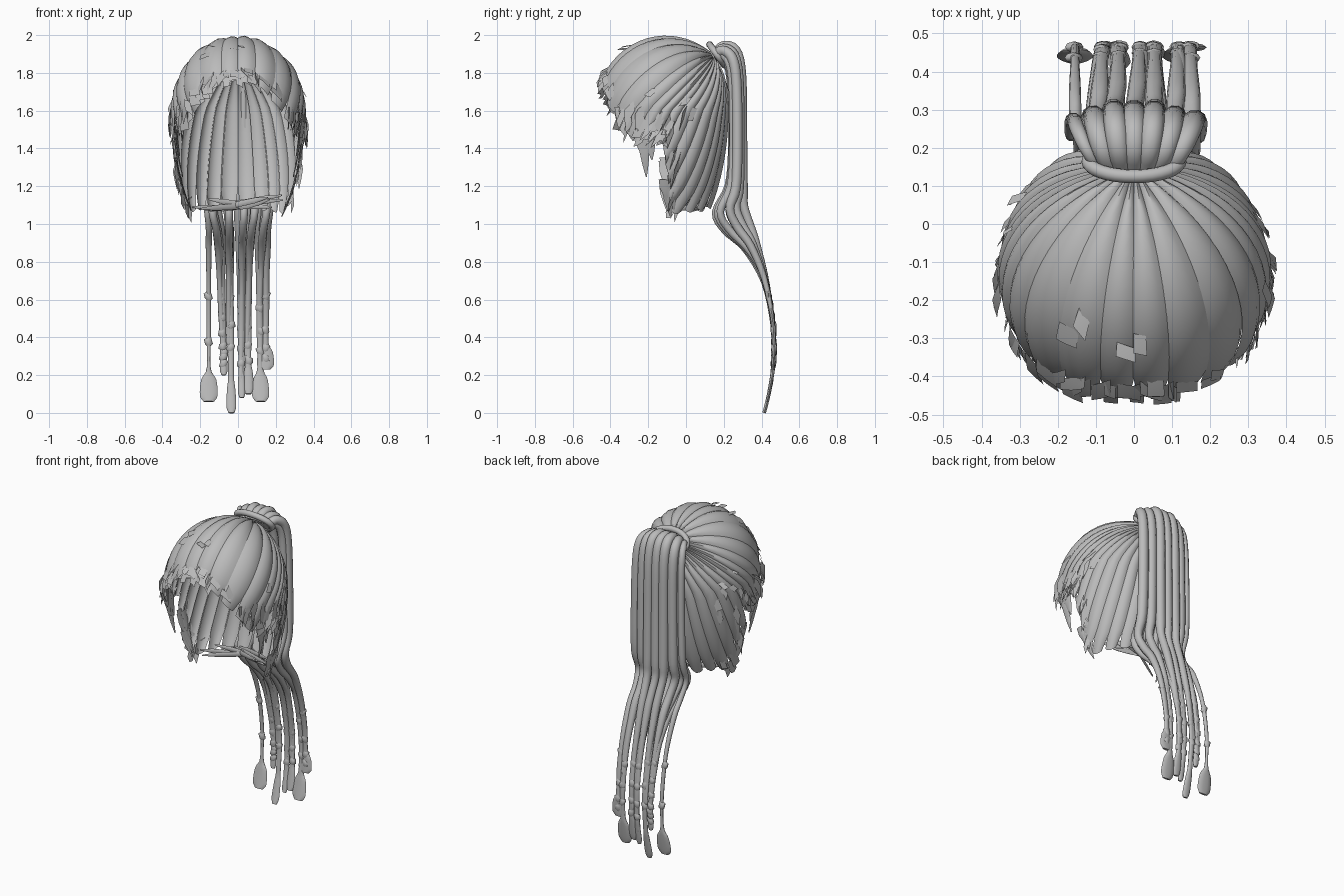
import bpy, bmesh, math, random
from mathutils import Vector

random.seed(7)
rnd = random.uniform

if "Cube" in bpy.data.objects:
    bpy.data.objects.remove(bpy.data.objects["Cube"])

GREY = (0.5, 0.5, 0.5, 1)
hair = bpy.data.materials.new("hair_grey")
hair.use_nodes = True
hair.diffuse_color = GREY
bsdf = hair.node_tree.nodes["Principled BSDF"]
bsdf.inputs["Base Color"].default_value = GREY
bsdf.inputs["Roughness"].default_value = 0.6


def finish(name, bm):
    mesh = bpy.data.meshes.new(name)
    bm.to_mesh(mesh)
    bm.free()
    obj = bpy.data.objects.new(name, mesh)
    bpy.context.collection.objects.link(obj)
    mesh.materials.append(hair)
    bpy.ops.object.select_all(action="DESELECT")
    bpy.context.view_layer.objects.active = obj
    obj.select_set(True)
    bpy.ops.object.shade_smooth_by_angle(angle=math.radians(50))


def grid_faces(bm, rows, closed=False):
    for a, b in zip(rows, rows[1:]):
        n = len(a)
        for j in range(n if closed else n - 1):
            k = (j + 1) % n
            bm.faces.new((a[j], a[k], b[k], b[j]))


def smooth_path(pts, steps=4):
    """Catmull-Rom through vectors of any size."""
    pts = [Vector(p) for p in pts]
    ext = [pts[0] * 2 - pts[1]] + pts + [pts[-1] * 2 - pts[-2]]
    out = []
    for i in range(1, len(ext) - 2):
        p0, p1, p2, p3 = ext[i - 1:i + 3]
        for k in range(steps):
            t = k / steps
            out.append((p1 * 2 + (p2 - p0) * t + (p0 * 2 - p1 * 5 + p2 * 4 - p3) * t * t
                        + (p1 * 3 - p0 - p2 * 3 + p3) * t ** 3) * 0.5)
    return out + [pts[-1]]


def sweep(bm, path, widths, depths, side, sides=8):
    """Elliptical strand along a path, with half-widths and half-depths per point."""
    rows = []
    side = Vector(side)
    for i, p in enumerate(path):
        tan = path[min(i + 1, len(path) - 1)] - path[max(i - 1, 0)]
        nor = tan.cross(side).normalized()
        w, d = widths[i], min(widths[i], depths[i])
        rows.append([bm.verts.new(p + side * w * math.cos(a) + nor * d * math.sin(a))
                     for a in (math.tau * k / sides for k in range(sides))])
    grid_faces(bm, rows, True)
    bm.faces.new(rows[0])
    bm.faces.new(rows[-1][::-1])


# Head surface and hairline, from forehead round to nape (degrees, height)
CENTRE = Vector((0, -0.13, 1.6))
POLE = Vector((0, 0.75, 0.7)).normalized()
HAIRLINE = [(0, 1.76), (20, 1.72), (40, 1.6), (58, 1.5), (72, 1.45), (86, 1.47),
            (95, 1.42), (97, 1.25), (99, 1.09), (125, 1.08), (152, 1.1), (180, 1.12)]
LAST = len(HAIRLINE) - 1


def edge_dir(s, sgn):
    s = min(s, LAST)
    if s < 0:
        s, sgn = -s, -sgn
    i = min(int(s), LAST - 1)
    (a0, z0), (a1, z1) = HAIRLINE[i], HAIRLINE[i + 1]
    f = s - i
    ang, z = math.radians(a0 + (a1 - a0) * f), z0 + (z1 - z0) * f
    uz = (z - CENTRE.z) / (0.38 if z > CENTRE.z else 0.75)
    h = math.sqrt(1 - uz * uz)
    return Vector((sgn * h * math.sin(ang), -h * math.cos(ang), uz))


def surf(s, t, sgn, lift=0.0):
    u = POLE.slerp(edge_dir(s, sgn), t)
    k = 1 + lift / 0.36 + 0.1 * max(0, 1 - t) ** 3
    return CENTRE + Vector((u.x * 0.345, u.y * 0.34, u.z * (0.375 if u.z > 0 else 0.75))) * k


def side_x(y, z):
    """Half-width of the head at a depth and height below the temples."""
    return 0.35 * math.sqrt(max(0.05, 1 - ((y + 0.13) / 0.345) ** 2
                                - (min(0, z - 1.6) / 0.75) ** 2))


# Swept-back locks covering the scalp
bm = bmesh.new()
COUNT, ROWS = 15, 16
for sgn in (-1, 1):
    for n in range(COUNT):
        mid, half = (n + 0.5) * LAST / COUNT, 0.5 * LAST / COUNT
        lift, end = rnd(-0.004, 0.004), rnd(0.99, 1.03)
        rows = []
        for i in range(ROWS + 1):
            f = i / ROWS
            t = 0.04 + (end - 0.04) * f
            taper = 1.07 if f < 0.88 else 1.07 - 2.5 * (f - 0.88)
            rows.append([bm.verts.new(surf(mid + half * taper * v, t, sgn,
                                           lift + 0.014 * (1 - v * v)))
                         for v in (-1, -0.6, 0, 0.6, 1)])
        grid_faces(bm, rows)
finish("scalp_locks", bm)

# Loose flakes of hair, denser towards the hairline
bm = bmesh.new()
for n in range(110):
    sgn = random.choice((-1, 1))
    s = rnd(0, 5.6) if n % 4 else rnd(5.6, 8.5)
    t = rnd(0.9, 1.0) if n % 6 else rnd(0.6, 0.9)
    ds, dt, skew = rnd(0.1, 0.25), rnd(0.02, 0.045), rnd(-0.03, 0.03)
    tip = rnd(0.008, 0.025)
    rows = [[bm.verts.new(surf(s + ds * v, t + dt * w + skew * v, sgn,
                               0.012 + tip * (w + 1) / 2)) for v in (-1, 0, 1)]
            for w in (-1, 0.2, 1)]
    grid_faces(bm, rows)
finish("loose_flakes", bm)

# Pointed wisps at the temples and below the ears, hugging the head
bm = bmesh.new()


def wisp(sgn, y, top, low, width):
    path = []
    for f in (0, 0.4, 0.75, 1):
        z = top + (low - top) * f
        path.append(Vector((sgn * side_x(y, z), y + 0.02 * f, z)))
    sweep(bm, path, [width, width * 1.1, width * 0.6, 0.003], [0.004] * 4, (0, 1, 0), 6)


for sgn in (-1, 1):
    for y, top, low in ((-0.25, 1.5, 1.36), (-0.23, 1.52, 1.25), (-0.20, 1.5, 1.34),
                        (-0.35, 1.62, 1.5), (-0.30, 1.55, 1.44)):
        wisp(sgn, y, top, low, 0.028)
    for k in range(8):
        top = rnd(1.16, 1.42)
        wisp(sgn, rnd(-0.13, -0.07), top, max(1.04, top - rnd(0.1, 0.16)), 0.022)
finish("side_wisps", bm)

# Stray strips crossing the nape
bm = bmesh.new()
for k in range(8):
    a = Vector((rnd(0.15, 0.24), rnd(-0.08, 0.05), rnd(1.07, 1.17)))
    b = Vector((rnd(-0.18, 0.08), rnd(0.06, 0.13), rnd(1.08, 1.11)))
    if k % 3 == 0:
        a.x, b.x = -a.x, -b.x
    sweep(bm, [a.lerp(b, f) for f in (0, 0.3, 0.7, 1)], [0.004, 0.015, 0.016, 0.005],
          [0.004] * 4, (0, 0, 1), 6)
finish("nape_strips", bm)

# Ponytail: outer and inner courses (y, z) down to the waist of the tail
OUTER = [(0.15, 1.9), (0.2, 1.945), (0.265, 1.925), (0.295, 1.8), (0.3, 1.5),
         (0.305, 1.2), (0.315, 1.1), (0.345, 1.0), (0.375, 0.9)]
INNER = [(0.15, 1.88), (0.19, 1.89), (0.225, 1.83), (0.24, 1.7), (0.245, 1.4),
         (0.225, 1.2), (0.15, 1.06), (0.2, 0.965), (0.31, 0.87)]
FAN = (0.6, 0.8, 0.95, 1, 1.03, 1.05, 1.06)


def tail_strand(bm, top_x, depth, tip_x, tip_z, radius, tip_w):
    pts, wid = [], []
    waist_x = top_x * 0.5 + tip_x * 0.5
    xs = [top_x * f for f in FAN] + [top_x * 0.5 + waist_x * 0.5, waist_x]
    for a, b, x in zip(OUTER, INNER, xs):
        y, z = Vector(a).lerp(Vector(b), depth)
        pts.append((x, y, z))
        wid.append(radius * (1 if z > 1.15 else 0.8))
    z0 = pts[-1][2]
    narrow = min(0.6, 0.018 / radius) * radius
    for f, w in ((0.75, radius * 0.6), (0.45, narrow), (0.22, narrow * 0.85),
                 (0.14, tip_w * 0.85), (0.04, tip_w), (0, tip_w * 0.6)):
        z = tip_z + (z0 - tip_z) * f
        y = 0.468 - 0.4 * (z - 0.37) ** 2 - 0.02 * depth * f
        pts.append((tip_x + (waist_x - tip_x) * f, y, z))
        wid.append(w)
    widths = [max(0.003, v.x) for v in smooth_path([(w, 0) for w in wid])]
    path = smooth_path(pts)
    depths = [min(0.028, 0.01 + 0.03 * max(0, p.z - 0.5)) for p in path]
    sweep(bm, path, widths, depths, (1, 0, 0), 10)
    return path


TIPS = ((-0.155, 0.06, 0.047), (-0.075, 0.2, 0.02), (-0.035, 0.0, 0.026), (0.02, 0.08, 0.02),
        (0.055, 0.1, 0.028), (0.12, 0.06, 0.045), (0.145, 0.23, 0.045))
bm = bmesh.new()
paths = []
for i, tip in enumerate(TIPS):
    v = (i - 3) / 3
    paths.append(tail_strand(bm, 0.155 * v, 0.08 * (i % 2) + 0.5 * v * v, *tip[:2],
                             0.02 if i == 0 else 0.03, tip[2]))
finish("ponytail_outer_strands", bm)

bm = bmesh.new()
for v, tip_x, tip_z in ((-0.85, -0.08, 0.3), (-0.3, -0.05, 0.36), (0.2, 0.015, 0.16),
                        (0.55, 0.045, 0.3), (0.95, 0.11, 0.42)):
    tail_strand(bm, 0.15 * v, 0.8 + 0.2 * (1 - abs(v)), tip_x, tip_z, 0.026, 0.014)
    tail_strand(bm, 0.14 * v, 0.55, tip_x + 0.01, tip_z + 0.08, 0.022, 0.01)
finish("ponytail_inner_strands", bm)

# Small knots along the thin ends
bm = bmesh.new()
for i, path in enumerate(paths):
    low = [p for p in path if 0.25 < p.z < 0.68]
    for p in low[1::4 if i in (0, 6) else 2]:
        sweep(bm, [p + Vector((rnd(-0.006, 0.006), 0, dz)) for dz in (0.025, 0.012, -0.012, -0.025)],
              [0.008, 0.021, 0.021, 0.008], [0.014] * 4, (1, 0, 0), 8)
finish("strand_knots", bm)

# Band wrapped round the root of the ponytail
curve = bpy.data.curves.new("hair_band", "CURVE")
curve.dimensions = "3D"
curve.bevel_depth = 0.018
curve.bevel_resolution = 3
spline = curve.splines.new("POLY")
spline.points.add(31)
for k, pt in enumerate(spline.points):
    a = math.tau * k / 32
    c, s = math.cos(a), math.sin(a)
    pt.co = (0.12 * c, 0.165 - 0.04 * s, 1.895 + 0.055 * s, 1)
spline.use_cyclic_u = True
spline.use_smooth = True
curve.materials.append(hair)
band = bpy.data.objects.new("hair_band", curve)
bpy.context.collection.objects.link(band)
